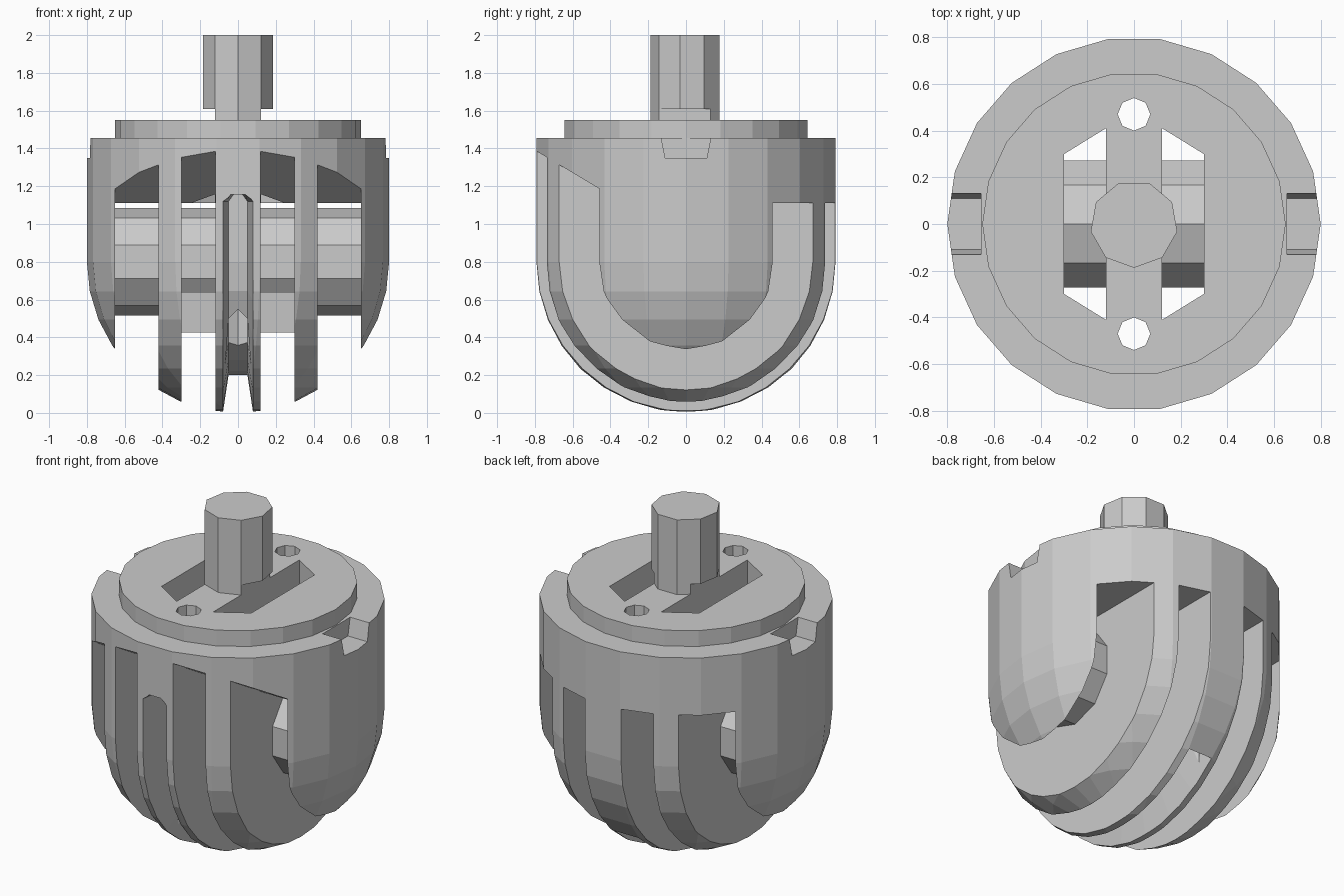
import bpy, bmesh, math
from mathutils import Vector, Matrix

if "Cube" in bpy.data.objects:
    bpy.data.objects.remove(bpy.data.objects["Cube"])


def make(name, bm):
    bmesh.ops.remove_doubles(bm, verts=bm.verts, dist=1e-5)
    bmesh.ops.recalc_face_normals(bm, faces=bm.faces)
    me = bpy.data.meshes.new(name)
    bm.to_mesh(me)
    bm.free()
    ob = bpy.data.objects.new(name, me)
    bpy.context.collection.objects.link(ob)
    return ob


def loft(name, rings):
    """Closed solid through equally long rings of points."""
    bm = bmesh.new()
    vs = [[bm.verts.new(p) for p in r] for r in rings]
    n = len(vs[0])
    for a, b in zip(vs, vs[1:]):
        for i in range(n):
            j = (i + 1) % n
            bm.faces.new((a[i], a[j], b[j], b[i]))
    bm.faces.new(vs[0])
    bm.faces.new(vs[-1])
    return make(name, bm)


def prism_x(name, yz, a, b):
    return loft(name, [[(x, y, z) for y, z in yz] for x in (a, b)])


def prism_z(name, xy, a, b):
    return loft(name, [[(x, y, z) for x, y in xy] for z in (a, b)])


def circle(r, n, cx=0.0, cy=0.0, turn=0.0):
    return [(cx + r * math.cos(turn + math.tau * i / n),
             cy + r * math.sin(turn + math.tau * i / n)) for i in range(n)]


def lathe(name, prof, n):
    return loft(name, [[(x, y, z) for x, y in circle(r, n)] for r, z in prof])


def cut(ob, cutter):
    cutter.hide_render = True
    m = ob.modifiers.new("cut", 'BOOLEAN')
    m.operation, m.solver, m.object = 'DIFFERENCE', 'EXACT', cutter
    bpy.context.view_layer.objects.active = ob
    bpy.ops.object.modifier_apply(modifier=m.name)


cutters = []

# Body: round-bottomed cup with a raised top disc
R = 0.8
steps = 8
prof = [(R * math.sin(t), R - R * math.cos(t))
        for t in [math.pi / 2 * max(i, 0.1) / steps for i in range(steps + 1)]]
prof += [(0.8, 1.455), (0.65, 1.455), (0.65, 1.55)]
body = lathe("slotted_body", prof, 22)

# Slots between the fins: flat ceiling at the back, sloped at the front
slot = [(-1, -0.2), (1, -0.2), (1, 1.11), (-0.33, 1.11), (-1, 1.51)]
for s in (-1, 1):
    for a, b in ((0.12, 0.3), (0.42, 0.65)):
        cutters.append(prism_x("slot_cutter", slot, s * a, s * b))

# Notches in the rim on both sides
for s in (-1, 1):
    cutters.append(prism_x("notch_cutter",
                           [(-0.11, 1.35), (0.11, 1.35), (0.14, 1.5), (-0.14, 1.5)],
                           s * 0.655, s * 0.95))

# Small vertical holes through the centre fin
for s in (-1, 1):
    cutters.append(prism_z("hole_cutter", circle(0.07, 8, 0, s * 0.47), -0.2, 1.8))

# Tapered groove along the front and underside of the centre fin
path = [(-1, 0, 1.155), (-1, 0, 1.12), (-1, 0, 0.8)]
path += [(-math.cos(t), -math.sin(t), 0.8)
         for t in [math.radians(a) for a in range(15, 136, 15)]]
rings = []
for k, (dy, dz, z0) in enumerate(path):
    f = 0.5 if k == 0 else 1.0
    rings.append([(w * f, dy * r, z0 + dz * r)
                  for w, r in ((-0.05, 0.6), (0.05, 0.6), (0.095, 0.9), (-0.095, 0.9))])
cutters.append(loft("groove_cutter", rings))

# Openings through the top disc, either side of the middle bar
openings = [prism_z("opening_cutter",
                    [(s * x, y) for x, y in ((0.121, -0.41), (0.299, -0.3),
                                             (0.299, 0.3), (0.121, 0.41))],
                    1.0, 1.61) for s in (-1, 1)]

for c in cutters + openings:
    cut(body, c)

# Drive shaft, flattened at its foot by the openings
shaft = prism_z("shaft", circle(0.188, 9, turn=-math.pi / 2), 1.5, 2.0)
for c in openings:
    cut(shaft, c)

# Horizontal barrel running through the fins, with a block beneath
prism_x("barrel", circle(0.285, 10, 0, 0.8, math.pi / 10), -0.66, 0.66)
prism_x("barrel_block", [(-0.2, 0.425), (0.2, 0.425), (0.22, 0.7), (-0.22, 0.7)],
        -0.31, 0.31)

for c in cutters + openings:
    bpy.data.objects.remove(c)
